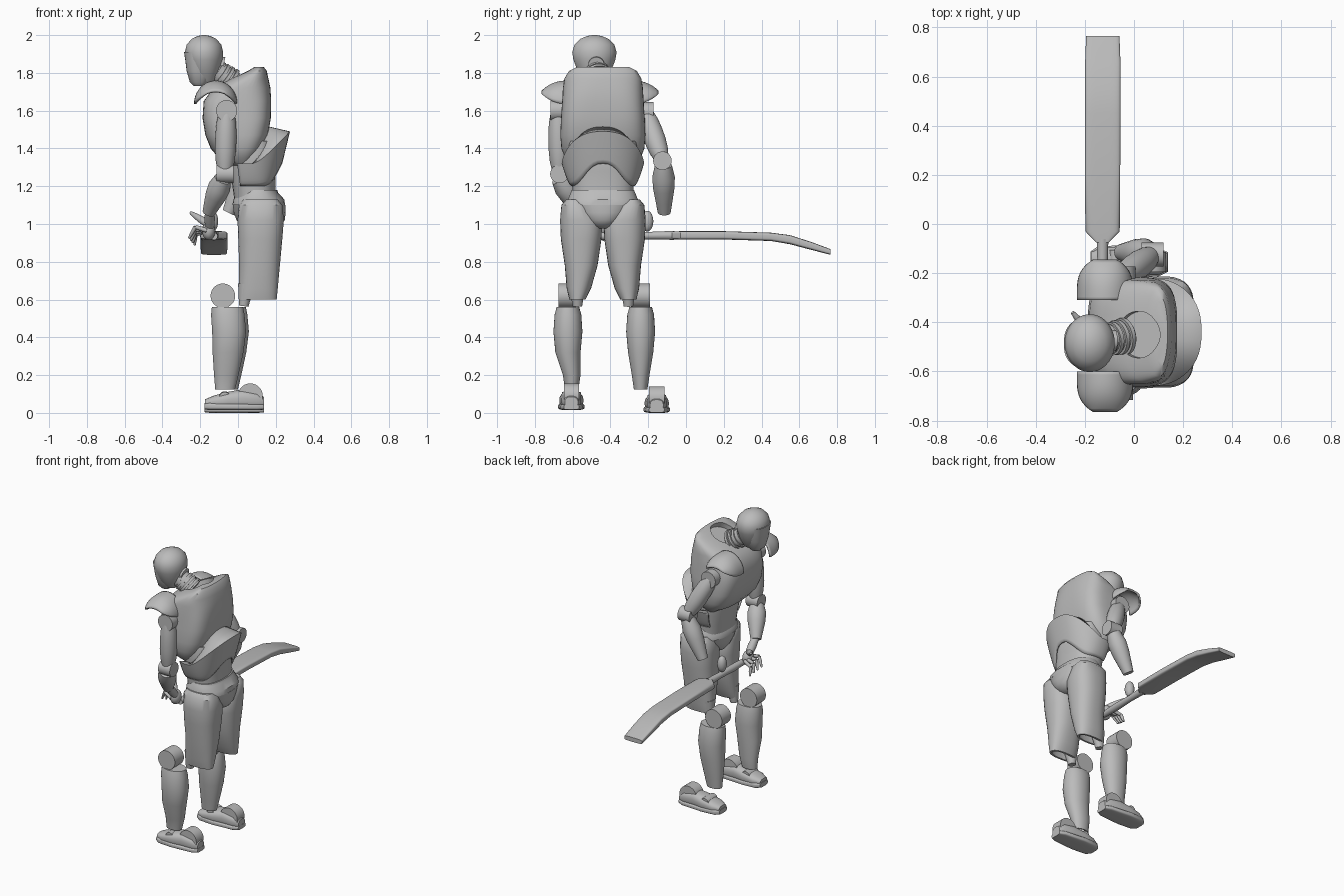
import bpy, bmesh, math
from mathutils import Vector, Matrix

old = bpy.data.objects.get("Cube")
if old:
    bpy.data.objects.remove(old, do_unlink=True)

COLOUR = (0.5, 0.5, 0.5, 1)
grey = bpy.data.materials.new("plain grey")
grey.use_nodes = True
grey.diffuse_color = COLOUR
grey.node_tree.nodes["Principled BSDF"].inputs["Base Color"].default_value = COLOUR
parts = []


def finish(name, bm):
    bmesh.ops.recalc_face_normals(bm, faces=bm.faces)
    mesh = bpy.data.meshes.new(name)
    bm.to_mesh(mesh)
    bm.free()
    mesh.materials.append(grey)
    obj = bpy.data.objects.new(name, mesh)
    bpy.context.collection.objects.link(obj)
    parts.append(obj)
    return obj


def loft(name, rings, axis="Z", power=2, n=32, matrix=None):
    """Skin rounded sections; ring = (position, centre 1, centre 2, radius 1, radius 2[, power])."""
    bm = bmesh.new()
    loops = []
    for t, c1, c2, r1, r2, *own in rings:
        e = 2 / (own[0] if own else power)
        loop = []
        for i in range(n):
            a = math.tau * (i + 0.5) / n
            c, s = math.cos(a), math.sin(a)
            u = c1 + r1 * math.copysign(abs(c) ** e, c)
            v = c2 + r2 * math.copysign(abs(s) ** e, s)
            p = Vector({"Z": (u, v, t), "X": (t, u, v), "Y": (u, t, v)}[axis])
            loop.append(bm.verts.new(matrix @ p if matrix else p))
        loops.append(loop)
    for lo, hi in zip(loops, loops[1:]):
        for i in range(n):
            j = (i + 1) % n
            bm.faces.new((lo[i], lo[j], hi[j], hi[i]))
    bm.faces.new(loops[0])
    bm.faces.new(loops[-1])
    return finish(name, bm)


def limb(name, a, b, radii, **kw):
    """Loft circles evenly from a to b."""
    a, b = Vector(a), Vector(b)
    d = b - a
    m = Matrix.Translation(a) @ d.to_track_quat("Z", "Y").to_matrix().to_4x4()
    k = d.length / (len(radii) - 1)
    return loft(name, [(i * k, 0, 0, r, r) for i, r in enumerate(radii)], matrix=m, **kw)


def drum(name, centre, axis, r, depth):
    c, h = Vector(centre), Vector(axis).normalized() * depth / 2
    return limb(name, c - h, c + h, (r, r))


def ball(name, centre, size):
    bm = bmesh.new()
    m = Matrix.Translation(centre) @ Matrix.Diagonal((*size, 1))
    bmesh.ops.create_uvsphere(bm, u_segments=32, v_segments=16, radius=1, matrix=m)
    return finish(name, bm)


def sheet(name, columns, thickness):
    """Plate through columns of points, given thickness."""
    bm = bmesh.new()
    grid = [[bm.verts.new(p) for p in column] for column in columns]
    for p, q in zip(grid, grid[1:]):
        for j in range(len(p) - 1):
            bm.faces.new((p[j], q[j], q[j + 1], p[j + 1]))
    finish(name, bm).modifiers.new("thickness", "SOLIDIFY").thickness = thickness


MID = -0.44  # centre plane of the body, which faces -x

# Head, face plate and rear disc
loft("head", [(1.75, -.17, -.485, .05, .05), (1.80, -.175, -.485, .075, .085),
              (1.87, -.178, -.485, .098, .112), (1.91, -.18, -.485, .102, .118),
              (1.95, -.18, -.485, .092, .106), (1.98, -.18, -.485, .065, .075),
              (1.995, -.18, -.485, .034, .04), (2.0, -.18, -.485, .01, .012)])
loft("face_plate", [(1.73, -.205, -.49, .03, .04), (1.75, -.205, -.49, .05, .06),
                    (1.81, -.2, -.488, .072, .08), (1.87, -.198, -.487, .082, .095),
                    (1.91, -.196, -.486, .09, .1)], power=2.4)
drum("head_disc", (-.09, -.475, 1.845), (1, 0, -.2), .042, .03)

# Chest with a sunken collar
chest = loft("chest", [(1.31, .02, MID, .05, .16), (1.35, .002, MID, .105, .2),
                       (1.40, -.005, MID, .14, .22, 3.2), (1.47, -.007, MID, .166, .226, 3.6),
                       (1.56, -.007, MID, .181, .222, 3.8), (1.65, -.003, MID, .179, .216, 3.6),
                       (1.72, .02, MID, .152, .212, 3), (1.77, .062, MID, .099, .204, 2.5),
                       (1.81, .1, MID, .053, .18, 2.1), (1.83, .11, MID, .027, .14, 2)], power=2.8, n=48)
tilt = Vector((-.45, 0, 1)).normalized()
cutter = drum("collar_cutter", Vector((.02, -.45, 1.79)), tilt, .095, .06)
cutter.hide_render = True
mod = chest.modifiers.new("collar", "BOOLEAN")
mod.object, mod.solver = cutter, "EXACT"
bpy.context.view_layer.objects.active = chest
bpy.ops.object.modifier_apply(modifier="collar")
parts.remove(cutter)
bpy.data.objects.remove(cutter, do_unlink=True)

# Neck made of stacked rings
root, tip = Vector((-.03, -.455, 1.745)), Vector((-.15, -.478, 1.835))
limb("neck", root, tip, (.065, .06, .055))
for i in range(4):
    drum(f"neck_ring_{i + 1}", root.lerp(tip, .12 + .18 * i), tip - root, .076 - .004 * i, .017)

# Belly, belt and pelvis
loft("belly", [(1.13, .09, MID, .11, .16), (1.2, .085, MID, .115, .163),
               (1.28, .08, MID, .12, .178), (1.36, .085, MID, .125, .19),
               (1.44, .08, MID, .11, .18)], power=2.5)
loft("belt", [(1.10, .11, MID, .14, .188), (1.13, .11, MID, .136, .186),
              (1.165, .108, MID, .105, .172), (1.18, .108, MID, .1, .165)], power=2.4)
loft("pelvis", [(.975, .12, MID, .07, .05), (.99, .12, MID, .105, .075),
                (1.02, .12, MID, .128, .115), (1.06, .115, MID, .138, .155),
                (1.10, .112, MID, .14, .185)], power=2.2)

# Flared guard wrapped round the lower back, arched over the spine, with an inward top lip
columns = []
for i in range(37):
    a = math.radians(-115 + 230 * i / 36)
    c, s = math.cos(a), math.sin(a)
    back = max(0, c)
    low, high = 1.2 + .12 * back ** 5, 1.32 + .17 * back ** 1.3
    column = []
    for j in range(10):
        v = min(j, 8) / 8
        z = low + (high - low) * v
        t = (z - 1.2) / .29
        rx, ry = .125 + .075 * t ** .9, .168 + .05 * v ** .7
        if j == 9:
            rx, ry, z = .07, .18, z + .03 * back
        column.append((.075 + rx * math.copysign(abs(c) ** .8, c),
                       MID + ry * math.copysign(abs(s) ** .8, s), z))
    columns.append(column)
sheet("lower_back_guard", columns, .012)

# Legs: one at each side of the centre plane
sides = (("left", -1, -.05, -.625, -.605, -.607, .015), ("right", 1, -.035, -.24, -.24, -.155, 0))
for label, s, shin_x, k, heel, foot_y, f in sides:
    y = MID + s * .115
    loft(label + "_thigh", [(.66, .105, y + s * .012, .075, .04), (.60, .105, y + s * .02, .085, .03),
                            (.60, .105, y + s * .02, .1, .043), (.66, .108, y + s * .012, .103, .065),
                            (.78, .114, y, .108, .087), (.92, .118, y, .117, .108),
                            (1.02, .12, y, .123, .112), (1.1, .12, y + s * .025, .115, .08),
                            (1.13, .12, y + s * .04, .09, .04)], power=2.4)
    limb(label + "_thigh_prong", (.045, y + s * .02, .68), (.03, y + s * .02, .565), (.045, .035, .025))
    drum(label + "_knee", (-.08, k, .62), (0, 1, 0), .065, .1)
    loft(label + "_shin", [(.17, shin_x - .012, heel, .04, .025), (.125, shin_x - .018, heel, .045, .028),
                           (.125, shin_x - .018, heel, .053, .036), (.2, shin_x - .012, heel, .065, .047),
                           (.32, shin_x - .003, k, .082, .067), (.43, shin_x + .003, k, .09, .077),
                           (.52, shin_x - .004, k, .089, .071), (.56, shin_x - .006, k, .083, .06)], power=2.1)
    loft(label + "_sole", [(-.178, foot_y, f + .02, .042, .016), (-.15, foot_y, f + .02, .062, .02),
                           (-.05, foot_y, f + .018, .07, .018), (.1, foot_y, f + .016, .058, .016),
                           (.138, foot_y, f + .016, .04, .014)], axis="X", power=4)
    loft(label + "_foot", [(-.175, foot_y, f + .035, .04, .022), (-.13, foot_y, f + .042, .06, .034),
                           (-.05, foot_y, f + .05, .064, .047), (.02, foot_y, f + .055, .056, .055),
                           (.1, foot_y, f + .05, .052, .045), (.137, foot_y, f + .04, .035, .03)],
         axis="X", power=2.5)
    drum(label + "_ankle", (.065, foot_y, f + .075), (0, 1, 0), .066, .08)
    limb(label + "_instep_band", (-.07, foot_y - .05, f + .065), (-.07, foot_y + .05, f + .065), (.03, .034, .03))

# Arms: shoulder, elbow, forearm start and wrist for each
arms = (("left", -1, (-.06, -.675, 1.6), (-.07, -.67, 1.265), (-.08, -.67, 1.24), (-.155, -.55, 1.06)),
        ("right", 1, (-.05, -.215, 1.59), (.075, -.125, 1.335), (.07, -.12, 1.31), (-.05, -.115, 1.06)))
for label, s, shoulder, elbow, start, wrist in arms:
    # Arched pad that closes to a raised outer lip
    columns = []
    for i in range(13):
        v = i / 12
        rx, rz = .115 - .065 * v ** 4, .125 - .11 * v ** 3
        angles = [math.pi * j / 20 for j in range(21)]
        columns.append([(-.118 + rx * math.cos(a), -.455 + s * (.145 + .165 * v),
                         1.635 + .055 * v ** 3 + rz * math.sin(a)) for a in angles])
    sheet(label + "_shoulder_pad", columns, .012)
    drum(label + "_shoulder_joint", shoulder, (0, 1, 0), .056, .085)
    limb(label + "_upper_arm", shoulder, elbow, (.04, .052, .056, .056, .05, .035))
    drum(label + "_elbow", elbow, (1, 0, 0), .049, .09)
    limb(label + "_forearm", start, wrist, (.045, .06, .056, .045, .034))

# Gripping hand with curled fingers, and the other palm above the grip
limb("wrist", (-.15, -.555, 1.07), (-.15, -.48, .985), (.024, .028, .024))
ball("palm", (-.155, -.465, .965), (.035, .042, .05))
ball("other_palm", (-.135, -.205, 1.015), (.03, .032, .055))
limb("thumb", (-.16, -.47, 1.0), (-.25, -.36, 1.06), (.02, .02, .016, .008), n=16)
for i in range(4):
    y = -.5 + .03 * i
    knuckle = (-.225, y + .015, .985 - .014 * i)
    limb(f"finger_base_{i + 1}", (-.165, y, .965), knuckle, (.011, .012, .01), n=12)
    limb(f"finger_tip_{i + 1}", knuckle, (-.26 + .01 * i, y + .035, .925 - .012 * i), (.011, .01, .006), n=12)

# Heavy sword running back along +y
limb("sword_grip", (-.128, -.46, .935), (-.128, -.06, .94), (.02, .024, .02, .024))
loft("sword_blade", [(-.075, -.128, .94, .026, .02), (-.03, -.128, .94, .07, .022),
                     (.2, -.128, .94, .072, .022), (.45, -.127, .932, .072, .022),
                     (.55, -.127, .917, .072, .024), (.66, -.127, .885, .072, .021),
                     (.765, -.127, .852, .068, .015)], axis="Y", power=5)

# Smooth shading that keeps hard edges
bpy.ops.object.select_all(action="DESELECT")
for obj in parts:
    obj.select_set(True)
bpy.context.view_layer.objects.active = chest
bpy.ops.object.shade_smooth_by_angle(angle=math.radians(35))
